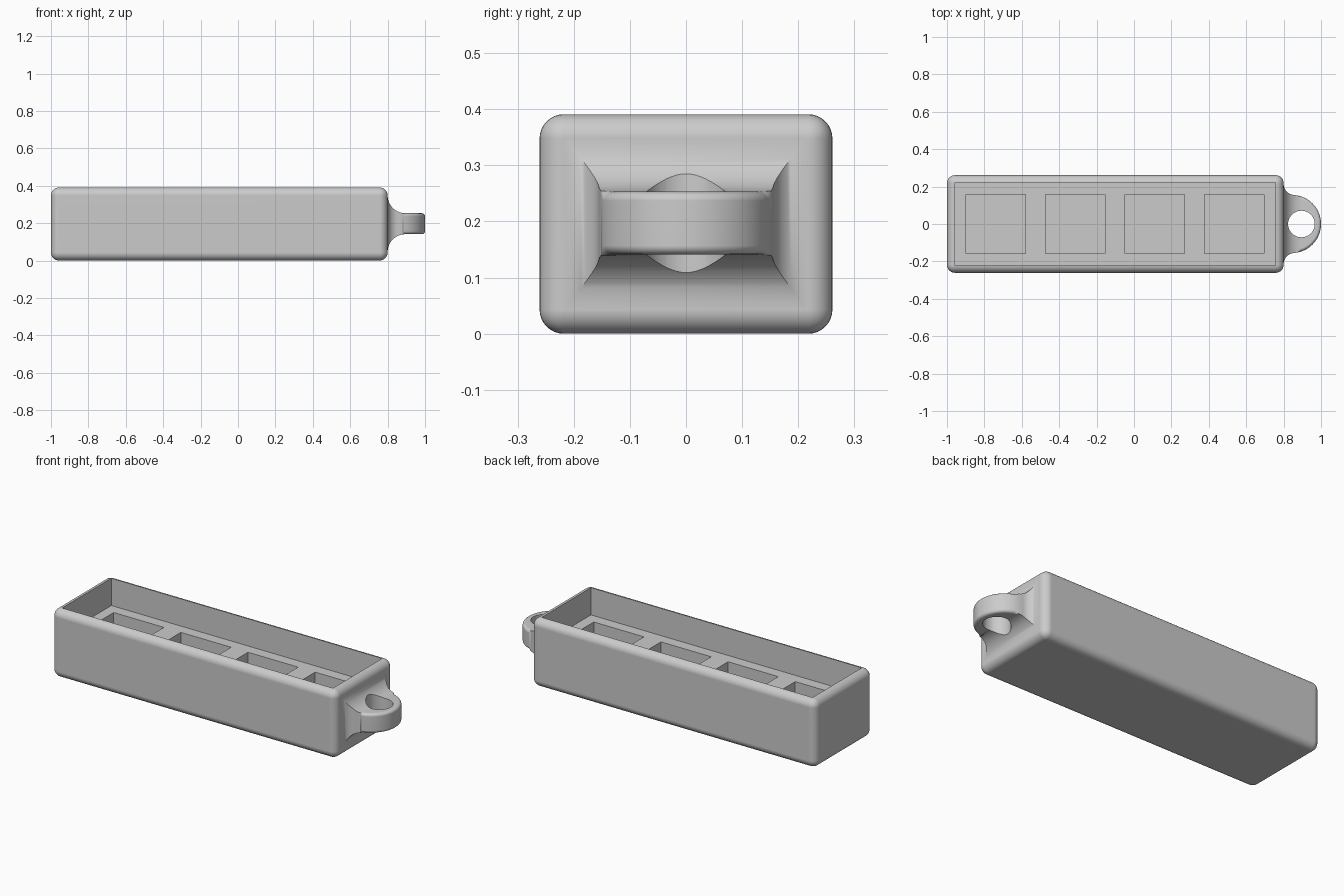
import bpy
import bmesh
import math

if "Cube" in bpy.data.objects:
    bpy.data.objects.remove(bpy.data.objects["Cube"], do_unlink=True)

grey = bpy.data.materials.new("light grey plastic")
grey.use_nodes = True
COLOUR = (0.6, 0.6, 0.6, 1.0)
grey.diffuse_color = COLOUR
grey.node_tree.nodes["Principled BSDF"].inputs["Base Color"].default_value = COLOUR


def select(obj):
    bpy.ops.object.select_all(action="DESELECT")
    obj.select_set(True)
    bpy.context.view_layer.objects.active = obj


def box(name, lo, hi):
    size = [b - a for a, b in zip(lo, hi)]
    centre = [(a + b) / 2 for a, b in zip(lo, hi)]
    bpy.ops.mesh.primitive_cube_add(size=1, location=centre)
    obj = bpy.context.object
    obj.name = name
    obj.scale = size
    bpy.ops.object.transform_apply(location=True, rotation=True, scale=True)
    obj.data.materials.append(grey)
    return obj


def apply(obj, mod):
    select(obj)
    bpy.ops.object.modifier_apply(modifier=mod.name)


def cut(obj, cutter):
    cutter.hide_render = True
    mod = obj.modifiers.new("Cut", "BOOLEAN")
    mod.operation = "DIFFERENCE"
    mod.solver = "EXACT"
    mod.object = cutter
    apply(obj, mod)
    bpy.data.objects.remove(cutter, do_unlink=True)


def finish(obj):
    select(obj)
    bpy.ops.object.shade_smooth_by_angle(angle=math.radians(32))
    mod = obj.modifiers.new("Weighted", "WEIGHTED_NORMAL")
    mod.keep_sharp = True
    apply(obj, mod)


# Rounded tray with an open top
tray = box("tray", (-1, -0.261, 0), (0.8, 0.261, 0.391))
bevel = tray.modifiers.new("Rounding", "BEVEL")
bevel.width = 0.043
bevel.segments = 8
apply(tray, bevel)
FLOOR = 0.235
cut(tray, box("tray_cutter", (-0.957, -0.222, FLOOR), (0.757, 0.222, 0.6)))

# Row of four square pockets in the tray floor
for i in range(4):
    x = -0.739 + i * 0.425
    cut(tray, box("pocket_cutter", (x - 0.159, -0.159, 0.05), (x + 0.159, 0.159, 0.3)))
finish(tray)

# Key ring lug: rectangular sections along x, flared at the root, round at the tip
MID, HALF, R, CX = 0.197, 0.056, 0.155, 0.845
FLARE_Y, FLARE_Z = 0.06, 0.095


def flare(x, radius):
    t = min(max(x - 0.8, 0) / radius, 1)
    return radius * (1 - math.sqrt(1 - (1 - t) ** 2))


def section(x):
    y = R + flare(x, FLARE_Y)
    if x > 0.86:
        y = math.sqrt(R * R - (x - CX) ** 2)
    return y, HALF + flare(x, FLARE_Z)


stations = [0.78] + [0.8 + FLARE_Z * (1 - math.cos(i * math.pi / 32)) for i in range(14)]
first = math.acos((stations[-1] - CX) / R)
stations += [CX + R * math.cos(first * (1 - i / 20)) for i in range(1, 20)]

bm = bmesh.new()
rings = []
for x in stations:
    y, z = section(x)
    rings.append([bm.verts.new((x, sy * y, MID + sz * z))
                  for sy, sz in ((-1, -1), (1, -1), (1, 1), (-1, 1))])
for a, b in zip(rings, rings[1:]):
    for k in range(4):
        n = (k + 1) % 4
        bm.faces.new((a[k], a[n], b[n], b[k]))
bm.faces.new(rings[0])
bm.faces.new(rings[-1])
bmesh.ops.recalc_face_normals(bm, faces=bm.faces)
rim = [e for e in bm.edges if min(v.co.x for v in e.verts) > 0.88
       and e.calc_face_angle(0) > 1.2]
bmesh.ops.bevel(bm, geom=rim, offset=0.016, segments=4, profile=0.5, affect="EDGES")
mesh = bpy.data.meshes.new("key_ring_lug")
bm.to_mesh(mesh)
bm.free()
mesh.materials.append(grey)
lug = bpy.data.objects.new("key_ring_lug", mesh)
bpy.context.collection.objects.link(lug)

# Round hole through the lug
bpy.ops.mesh.primitive_cylinder_add(vertices=48, radius=0.071, depth=1, location=(0.895, 0, MID))
hole = bpy.context.object
hole.data.materials.append(grey)
cut(lug, hole)
finish(lug)
